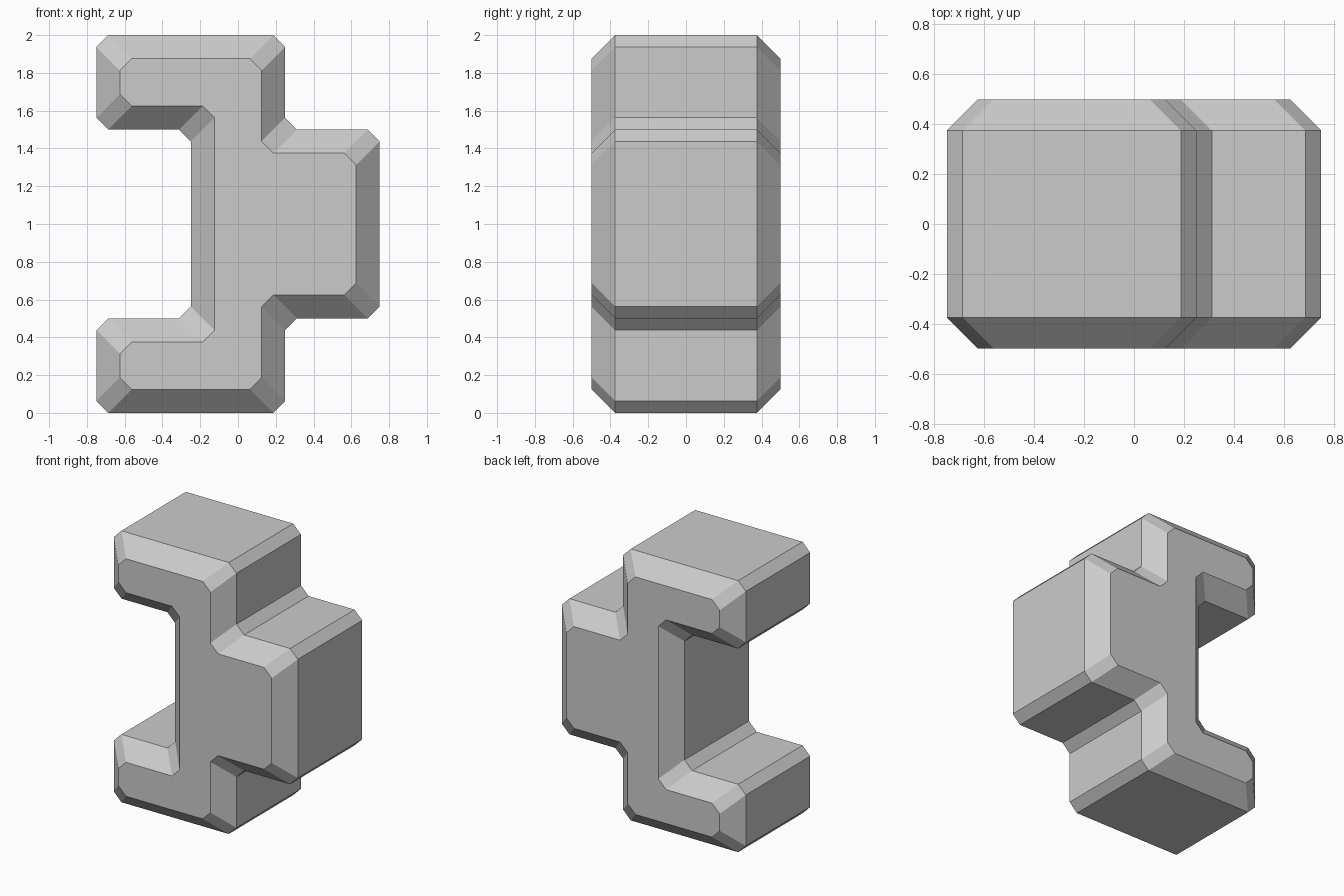
import bpy, bmesh
from mathutils import Vector

if "Cube" in bpy.data.objects:
    bpy.data.objects.remove(bpy.data.objects["Cube"])

BEVEL = 0.125    # slope around the front and back faces
CUT = 0.0625     # clipped profile corners

# Square-cornered profile (x, z), counter-clockwise: lower half, then mirrored
lower = [(-0.25, 0.5), (-0.75, 0.5), (-0.75, 0), (0.25, 0), (0.25, 0.5), (0.75, 0.5)]
corners = [Vector(p) for p in lower + [(x, 2 - z) for x, z in reversed(lower)]]


def outline(inset):
    """Profile moved inwards by inset, with every corner clipped."""
    pts = []
    for i, c in enumerate(corners):
        a = (c - corners[i - 1]).normalized()
        b = (corners[(i + 1) % len(corners)] - c).normalized()
        inward = Vector((-a.y - b.y, a.x + b.x))
        p = c + inward * inset
        pts += [p - a * CUT, p + b * CUT]
    return pts


# Four rings from front to back, joined by side walls and capped
bm = bmesh.new()
rings = []
for y, inset in ((-0.5, BEVEL), (-0.375, 0), (0.375, 0), (0.5, BEVEL)):
    rings.append([bm.verts.new((p.x, y, p.y)) for p in outline(inset)])
for r, s in zip(rings, rings[1:]):
    for i in range(len(r)):
        bm.faces.new((r[i - 1], r[i], s[i], s[i - 1]))
bm.faces.new(rings[0])
bm.faces.new(rings[-1][::-1])
bmesh.ops.recalc_face_normals(bm, faces=bm.faces[:])

mesh = bpy.data.meshes.new("bevelled_block")
bm.to_mesh(mesh)
bm.free()
block = bpy.data.objects.new("bevelled_block", mesh)
bpy.context.collection.objects.link(block)
